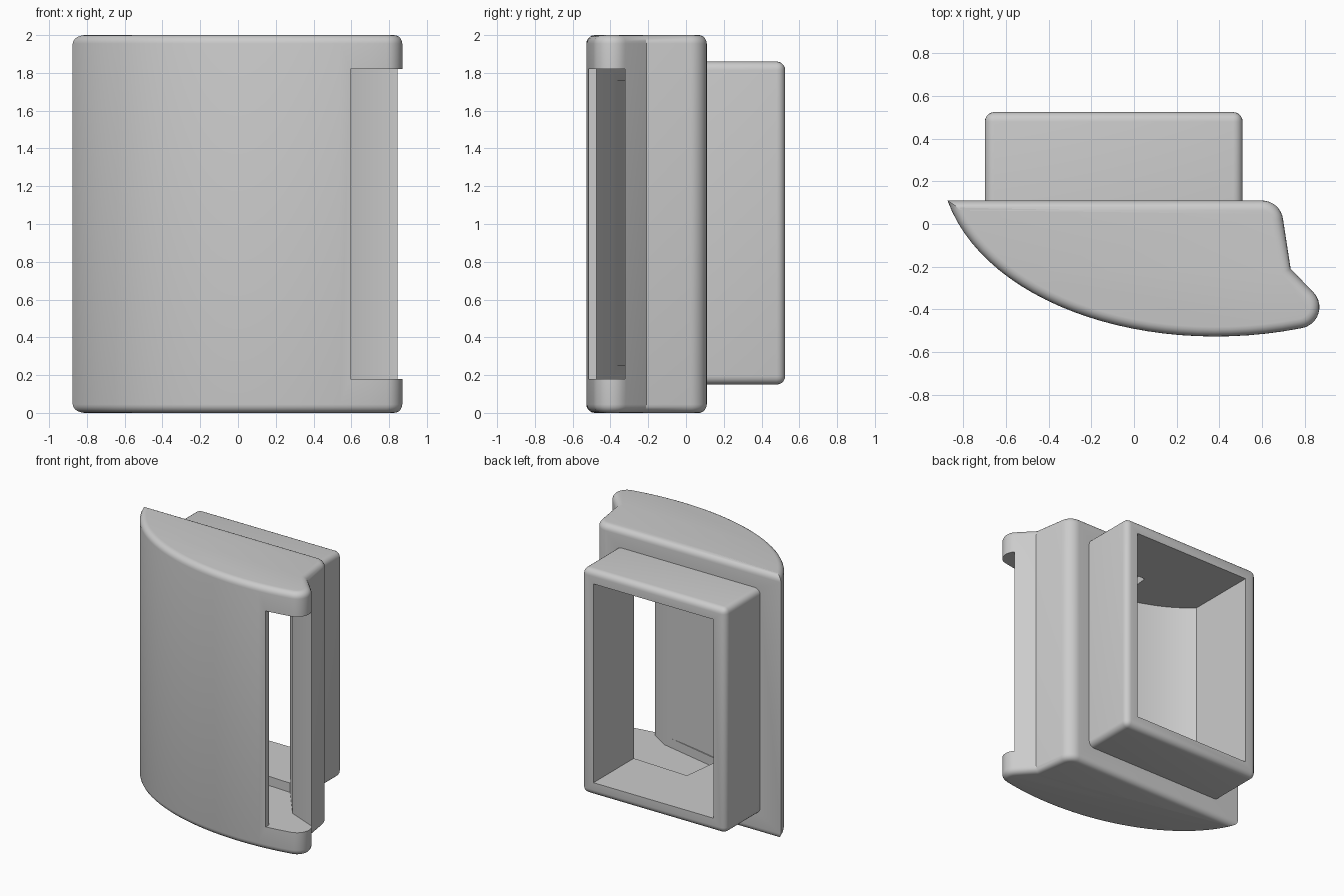
import bpy, bmesh
from math import sin, cos, radians
from mathutils import Vector
from mathutils.geometry import interpolate_bezier

cube = bpy.data.objects.get("Cube")
if cube:
    bpy.data.objects.remove(cube, do_unlink=True)

grey = bpy.data.materials.new("plain_grey")
grey.use_nodes = True
colour = (0.6, 0.6, 0.6, 1)
grey.diffuse_color = colour
grey.node_tree.nodes["Principled BSDF"].inputs["Base Color"].default_value = colour


def arc(cx, cy, r, start, end, steps=10):
    angles = [radians(start + (end - start) * i / steps) for i in range(steps + 1)]
    return [(cx + r * cos(a), cy + r * sin(a)) for a in angles]


def bezier(a, b, c, d, steps):
    pts = interpolate_bezier(*[Vector((*p, 0)) for p in (a, b, c, d)], steps)
    return [(p.x, p.y) for p in pts]


def prism(name, outline, z0, z1, bevel=0.0, all_edges=False):
    """Extrude a plan outline upward, optionally rounding its edges."""
    bm = bmesh.new()
    base = bm.faces.new([bm.verts.new((x, y, z0)) for x, y in outline])
    top = bmesh.ops.extrude_face_region(bm, geom=[base])["geom"]
    bmesh.ops.translate(bm, vec=(0, 0, z1 - z0),
                        verts=[v for v in top if isinstance(v, bmesh.types.BMVert)])
    bmesh.ops.recalc_face_normals(bm, faces=bm.faces)
    if bevel:
        edges = [e for e in bm.edges
                 if all_edges or abs(e.verts[0].co.z - e.verts[1].co.z) < 1e-5]
        bmesh.ops.bevel(bm, geom=edges, offset=bevel, offset_type='OFFSET',
                        segments=5, profile=0.5, affect='EDGES', clamp_overlap=False)
    mesh = bpy.data.meshes.new(name)
    bm.to_mesh(mesh)
    bm.free()
    mesh.materials.append(grey)
    obj = bpy.data.objects.new(name, mesh)
    bpy.context.collection.objects.link(obj)
    return obj


def combine(target, tool, operation):
    mod = target.modifiers.new(operation.lower(), 'BOOLEAN')
    mod.operation, mod.solver, mod.object = operation, 'EXACT', tool
    bpy.context.view_layer.objects.active = target
    bpy.ops.object.modifier_apply(modifier=mod.name)
    bpy.data.objects.remove(tool, do_unlink=True)


# Curved cowl with a rounded lip and a rounded rear corner
outline = bezier((-0.875, 0.11), (-0.7, -0.37), (0.05, -0.63), (0.78, -0.49), 28)[:-1]
outline += arc(0.77, -0.39, 0.1, -80, 45)
outline += [(0.735, -0.21)]
outline += arc(0.6, 0.01, 0.1, 8, 90)
housing = prism("vent_housing", outline, 0, 2, 0.045)

# Rectangular rear collar
collar = prism("rear_collar", [(-0.7, 0.04), (0.51, 0.04), (0.51, 0.525), (-0.7, 0.525)],
               0.15, 1.86, 0.045, True)
combine(housing, collar, 'UNION')

# Duct running from the back to the inner face of the curved front
inner = bezier((-0.6, -0.02), (-0.45, -0.16), (-0.25, -0.27), (0.41, -0.375), 14)
duct = prism("duct_cutter", [(0.41, 0.7), (-0.6, 0.7)] + inner, 0.25, 1.76)
combine(housing, duct, 'DIFFERENCE')

# Taller outlet chamber flaring to the side slot
outlet = [(0.41, 0.04), (-0.05, 0.06), (-0.09, -0.27), (0.45, -0.385), (0.595, -0.475),
          (0.595, -0.7), (1, -0.7), (1, -0.335), (0.86, -0.33), (0.62, -0.23)]
combine(housing, prism("outlet_cutter", outlet, 0.18, 1.82), 'DIFFERENCE')

bpy.ops.object.select_all(action='DESELECT')
housing.select_set(True)
bpy.context.view_layer.objects.active = housing
bpy.ops.object.shade_smooth_by_angle(angle=radians(30))
